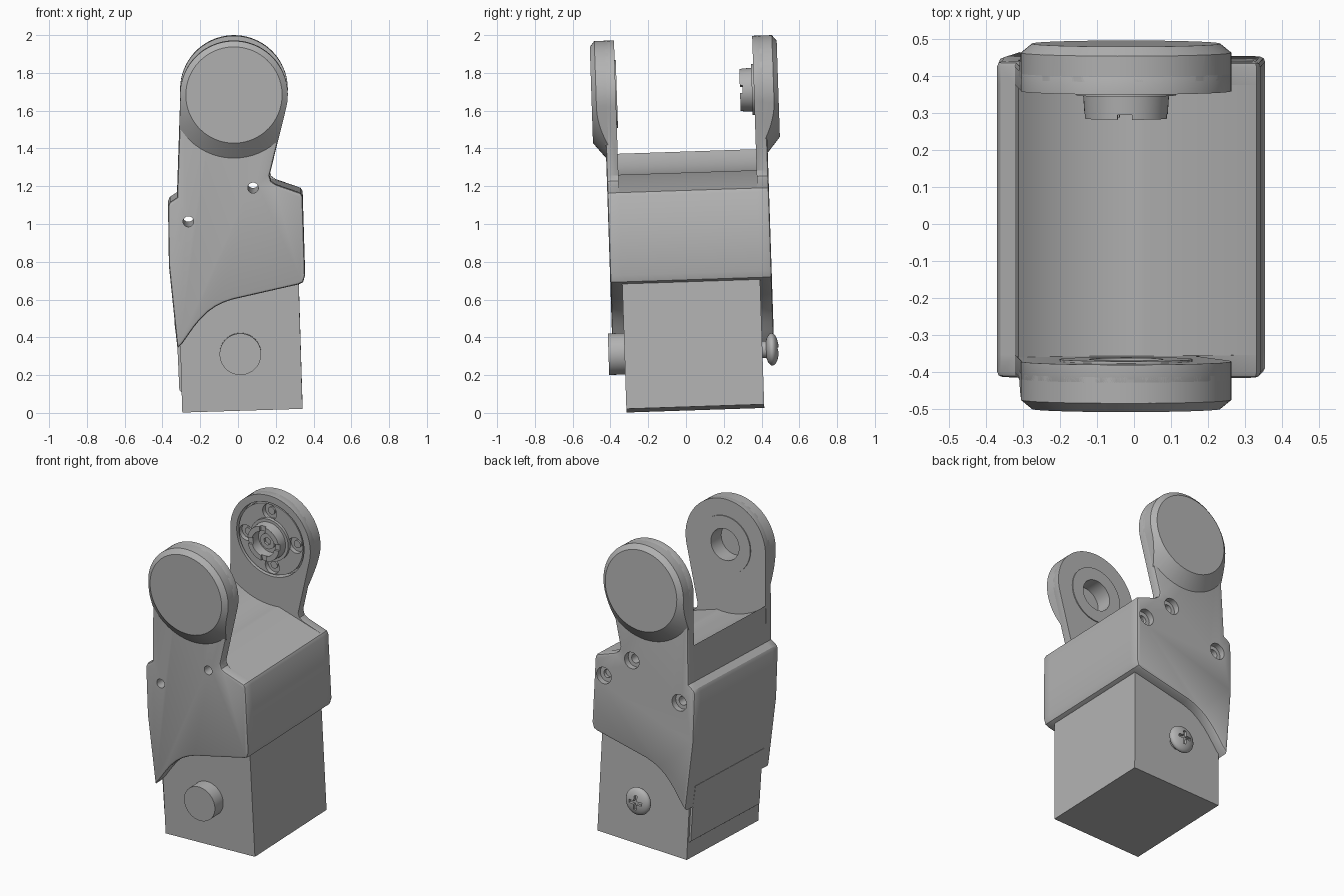
import bpy, bmesh, math
from mathutils import Matrix, Vector

cube = bpy.data.objects.get("Cube")
if cube:
    bpy.data.objects.remove(cube, do_unlink=True)

grey = bpy.data.materials.new("plain grey")
grey.use_nodes = True
colour = (0.45, 0.45, 0.45, 1)
grey.diffuse_color = colour
grey.node_tree.nodes["Principled BSDF"].inputs["Base Color"].default_value = colour

parts = []
EAR_Z, EAR_R = 1.70, 0.285
GAP, SKIN, OUTER = 0.366, 0.428, 0.495   # inner face, plate face and cap face in y


def finish(name, bm, keep=True):
    bmesh.ops.recalc_face_normals(bm, faces=bm.faces[:])
    mesh = bpy.data.meshes.new(name)
    bm.to_mesh(mesh)
    bm.free()
    mesh.materials.append(grey)
    obj = bpy.data.objects.new(name, mesh)
    bpy.context.collection.objects.link(obj)
    if keep:
        parts.append(obj)
    return obj


def prism(name, outline, y0, y1, round_edge=0, keep=True):
    """Extrude an x-z outline from y0 to y1, optionally rounding the rim at y1."""
    bm = bmesh.new()
    face = bm.faces.new([bm.verts.new((x, y0, z)) for x, z in outline])
    grown = bmesh.ops.extrude_face_region(bm, geom=[face], use_keep_orig=True)
    moved = [g for g in grown["geom"] if isinstance(g, bmesh.types.BMVert)]
    bmesh.ops.translate(bm, verts=moved, vec=(0, y1 - y0, 0))
    if round_edge:
        rim = [e for e in bm.edges if all(abs(v.co.y - y1) < 1e-5 for v in e.verts)]
        bmesh.ops.recalc_face_normals(bm, faces=bm.faces[:])
        bmesh.ops.bevel(bm, geom=rim, offset=round_edge, segments=2,
                        profile=0.5, affect='EDGES', clamp_overlap=True)
    return finish(name, bm, keep)


def disc(name, x, z, r0, r1, y0, y1, keep=True, sides=64):
    """Round part along y with radius r0 at y0 and r1 at y1."""
    bm = bmesh.new()
    bmesh.ops.create_cone(bm, cap_ends=True, segments=sides, radius1=r0, radius2=r1,
                          depth=abs(y1 - y0))
    turn = Matrix.Rotation(math.radians(-90 if y1 > y0 else 90), 4, 'X')
    bm.transform(Matrix.Translation((x, (y0 + y1) / 2, z)) @ turn)
    return finish(name, bm, keep)


def combine(targets, cutter, operation='DIFFERENCE'):
    for obj in targets:
        mod = obj.modifiers.new("cut", 'BOOLEAN')
        mod.operation, mod.object, mod.solver = operation, cutter, 'EXACT'
        bpy.context.view_layer.objects.active = obj
        bpy.ops.object.modifier_apply(modifier=mod.name)
    bpy.data.objects.remove(cutter, do_unlink=True)


def arc(z, r, start, end, steps):
    angles = [math.radians(start + (end - start) * i / steps) for i in range(steps + 1)]
    return [(r * math.cos(a), z + r * math.sin(a)) for a in angles]


# Side outlines: lower edge is shared by the plates and the bridge
lower = [(-.318, 1.165), (-.357, 1.14), (-.367, 1.12), (-.372, .805), (-.34, .364),
         (-.31, .395), (-.28, .435), (-.25, .475), (-.215, .515), (-.175, .552),
         (-.133, .58), (-.09, .6), (-.042, .615), (.31, .684), (.335, .695),
         (.347, .73), (.347, 1.15), (.337, 1.168)]
plate_outline = lower + [(.206, 1.218), (.183, 1.235), (.175, 1.265)] \
    + arc(EAR_Z, EAR_R, -15, 183, 44)
bridge_outline = lower + arc(EAR_Z, .43, 275, 225.5, 16)

# Motor box
prism("motor_box", [(-.325, .023), (.312, .023), (.312, 1), (-.325, 1)], -.365, .365)

# Bridge between the plates, and the tab below its rear wall
bridge = prism("bridge", bridge_outline, -GAP, GAP)
prism("rear_tab", [(-.352, .5), (-.34, .364), (-.337, .14), (-.325, .13), (-.31, .5)],
      -.35, .35)

# Side plates with rounded ears and conical caps
plates, caps = {}, {}
for side, s in (("front", -1), ("back", 1)):
    plates[s] = prism(side + "_plate", plate_outline, s * GAP, s * SKIN, .014)
    caps[s] = prism(side + "_ear_cap", plate_outline, s * .40, s * .52)
    cone = disc("cone", 0, EAR_Z, .383, .255, s * .39, s * OUTER, keep=False)
    combine([caps[s]], cone, 'INTERSECT')

# Bearing pocket and its thin rim in the front ear
combine([plates[-1], caps[-1]],
        disc("bore", 0, EAR_Z, .1, .1, -.3, -.465, keep=False))
rim = disc("bearing_rim", 0, EAR_Z, .18, .18, -.38, -.36)
combine([rim], disc("bore", 0, EAR_Z, .1, .1, -.3, -.465, keep=False))

# Recess in the back ear with a horn disc
combine([plates[1], caps[1]],
        disc("recess", 0, EAR_Z, .24, .24, .3, .42, keep=False))
horn = disc("horn_disc", 0, EAR_Z, .228, .228, .372, .425)
for i in range(4):
    a = math.radians(90 * i)
    x, z = .175 * math.cos(a), EAR_Z + .175 * math.sin(a)
    combine([horn], disc("dish", x, z, .05, .05, .34, .40, keep=False, sides=32))
    screw = disc("horn_screw_seat", x, z, .024, .024, .39, .41, sides=24)

# Hollow hub with a stepped collar and a centre screw
hub = disc("hub", 0, EAR_Z, .118, .112, .38, .292)
collar = disc("hub_collar", 0, EAR_Z, .135, .135, .38, .355)
combine([hub, collar], disc("bore", 0, EAR_Z, .08, .08, .25, .36, keep=False))
for w, h in ((.02, .2), (.2, .02)):
    notch = prism("notch", [(-w, EAR_Z - h), (w, EAR_Z - h), (w, EAR_Z + h),
                            (-w, EAR_Z + h)], .27, .305, keep=False)
    combine([hub], notch)
hub_screw = disc("hub_screw", 0, EAR_Z, .05, .05, .38, .335, sides=32)
combine([hub_screw], disc("socket", 0, EAR_Z, .025, .025, .30, .35, keep=False, sides=6))

# Fixing holes: plain on the front, countersunk on the back
for x, z, through in ((.086, 1.203, True), (-.262, 1.035, True), (.277, 1.05, False)):
    if through:
        combine([plates[-1], bridge, plates[1]],
                disc("hole", x, z, .028, .028, -.6, .6, keep=False, sides=32))
    combine([plates[1]], disc("sink", x, z, .052, .052, .39, .6, keep=False, sides=32))
    if not through:
        combine([plates[1]], disc("hole", x, z, .026, .026, .37, .6, keep=False, sides=32))

# Front pivot pin
disc("pivot_pin", -.008, .325, .11, .11, -.35, -.45)

# Back pivot screw with a cross slot
disc("pivot_screw_shank", 0, .322, .045, .045, .35, .42, sides=32)
bm = bmesh.new()
bmesh.ops.create_uvsphere(bm, u_segments=40, v_segments=20, radius=1)
bm.transform(Matrix.Translation((0, .416, .322)) @ Matrix.Diagonal((.086, .036, .086, 1))
             @ Matrix.Rotation(math.pi / 2, 4, 'X'))
head = finish("pivot_screw_head", bm)
for w, h in ((.01, .045), (.045, .01)):
    slot = prism("slot", [(-w, .322 - h), (w, .322 - h), (w, .322 + h), (-w, .322 + h)],
                 .432, .5, keep=False)
    combine([head], slot)

# Smooth shading with sharp edges, then lean the whole assembly slightly
pivot = Matrix.Translation((0, 0, 1))
lean = (Matrix.Translation((0, .017, 0)) @ pivot
        @ Matrix.Rotation(math.radians(1.9), 4, 'X')
        @ Matrix.Rotation(math.radians(-1.75), 4, 'Y') @ pivot.inverted())
bpy.ops.object.select_all(action='DESELECT')
for obj in parts:
    obj.data.transform(lean)
    obj.select_set(True)
bpy.context.view_layer.objects.active = parts[0]
bpy.ops.object.shade_smooth_by_angle(angle=math.radians(30))
